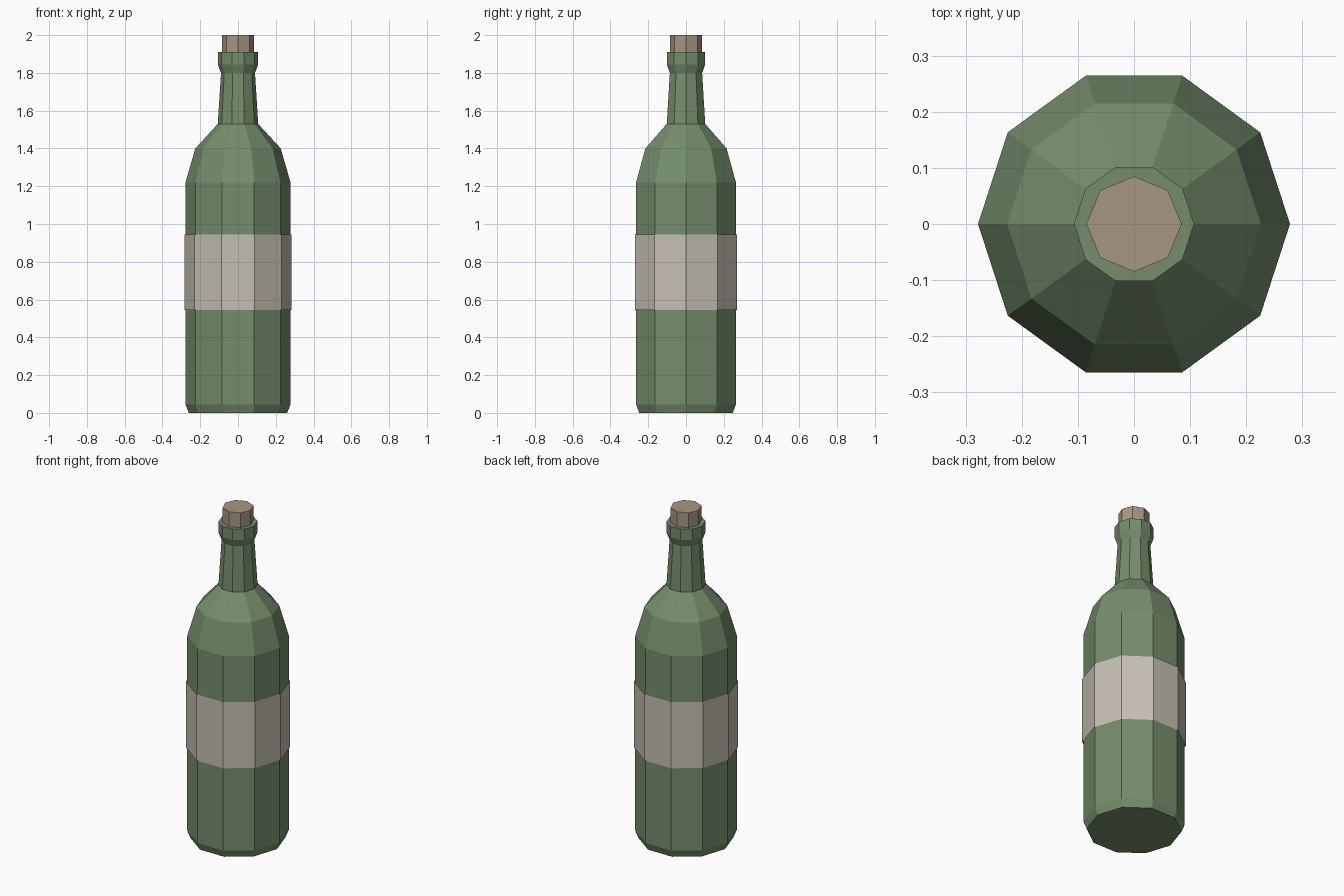
import bpy
import bmesh
import math

old = bpy.data.objects.get("Cube")
if old:
    bpy.data.objects.remove(old, do_unlink=True)


def material(name, rgb):
    mat = bpy.data.materials.new(name)
    mat.use_nodes = True
    mat.diffuse_color = (*rgb, 1)
    bsdf = mat.node_tree.nodes["Principled BSDF"]
    bsdf.inputs["Base Color"].default_value = (*rgb, 1)
    bsdf.inputs["Roughness"].default_value = 0.7
    return mat


def lathe(name, profile, sides, mat, turn=0.0, capped=True):
    """Flat-shaded ring stack from (radius, height) pairs, bottom to top."""
    bm = bmesh.new()
    angles = [turn + math.tau * i / sides for i in range(sides)]
    rings = [[bm.verts.new((r * math.cos(a), r * math.sin(a), z)) for a in angles]
             for r, z in profile]
    for low, high in zip(rings, rings[1:]):
        for i in range(sides):
            j = (i + 1) % sides
            bm.faces.new((low[i], low[j], high[j], high[i]))
    if capped:
        bm.faces.new(rings[0][::-1])
        bm.faces.new(rings[-1])
    mesh = bpy.data.meshes.new(name)
    bm.to_mesh(mesh)
    bm.free()
    mesh.materials.append(mat)
    obj = bpy.data.objects.new(name, mesh)
    bpy.context.collection.objects.link(obj)
    return obj


green = material("green_glass", (0.18, 0.27, 0.15))
paper = material("label_paper", (0.56, 0.52, 0.45))
cork = material("cork_brown", (0.39, 0.305, 0.22))

# Bottle: base bevel, body, shoulder, neck and lip
bottle_profile = [(0.26, 0), (0.278, 0.045), (0.278, 1.22), (0.226, 1.4),
                  (0.107, 1.53), (0.09, 1.8), (0.107, 1.845), (0.107, 1.91)]
lathe("bottle", bottle_profile, 10, green)

# Label: open paper sleeve around the body
lathe("label", [(0.284, 0.545), (0.284, 0.945)], 10, paper, capped=False)

# Stopper pushed into the lip
lathe("stopper", [(0.085, 1.88), (0.085, 2)], 8, cork)
